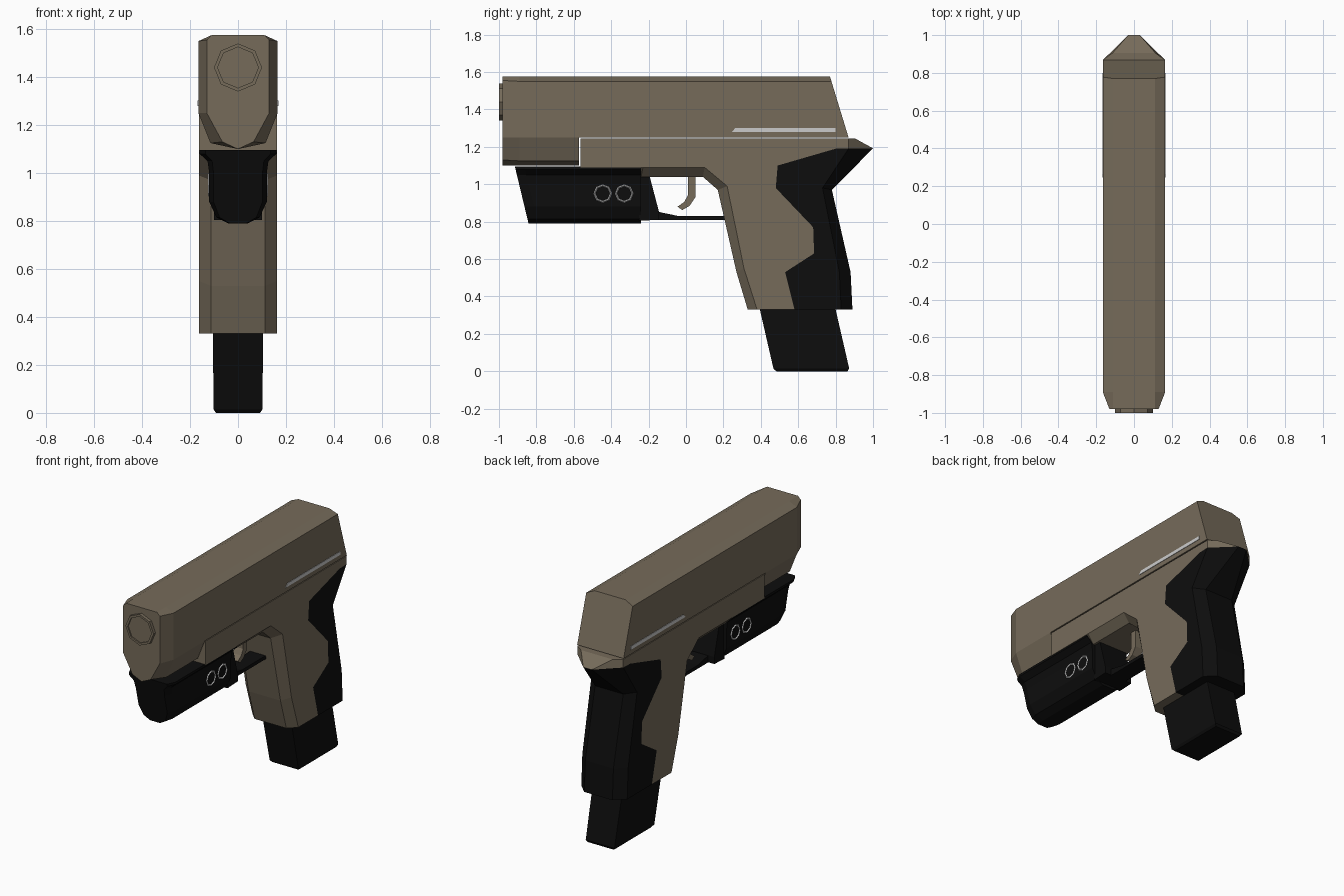
import bpy, bmesh, math

cube = bpy.data.objects.get("Cube")
if cube:
    bpy.data.objects.remove(cube, do_unlink=True)


def material(name, rgb):
    m = bpy.data.materials.new(name)
    m.use_nodes = True
    m.diffuse_color = (*rgb, 1)
    bsdf = next(n for n in m.node_tree.nodes if n.type == 'BSDF_PRINCIPLED')
    bsdf.inputs["Base Color"].default_value = (*rgb, 1)
    bsdf.inputs["Roughness"].default_value = 0.7
    return m


TAN = material("tan", (0.18, 0.147, 0.102))
BLACK = material("black", (0.004, 0.004, 0.004))
GREY = material("light grey", (0.6, 0.6, 0.6))


def loft(name, rings, mat):
    """Skin a list of equal-length point rings and cap both ends."""
    bm = bmesh.new()
    loops = [[bm.verts.new(p) for p in ring] for ring in rings]
    n = len(loops[0])
    for a, b in zip(loops, loops[1:]):
        for i in range(n):
            j = (i + 1) % n
            bm.faces.new((a[i], a[j], b[j], b[i]))
    bm.faces.new(loops[0])
    bm.faces.new(loops[-1])
    bmesh.ops.remove_doubles(bm, verts=bm.verts, dist=0.0001)
    bmesh.ops.recalc_face_normals(bm, faces=bm.faces)
    mesh = bpy.data.meshes.new(name)
    bm.to_mesh(mesh)
    bm.free()
    mesh.materials.append(mat)
    obj = bpy.data.objects.new(name, mesh)
    bpy.context.collection.objects.link(obj)
    return obj


def section(half, y_of):
    """Mirror a half cross-section (x, z); y_of gives y for each height."""
    full = half + [(-x, z) for x, z in reversed(half) if x > 0]
    return [(x, y_of(z), z) for x, z in full]


def plate(name, profile, x0, x1, mat):
    """Extrude a side profile (y, z) between two x positions."""
    return loft(name, [[(x, y, z) for y, z in profile] for x in (x0, x1)], mat)


def bevelled(name, outer, moved, core, side, mat):
    """Side profile with a centre band; moved gives inset points on the sides."""
    inner = [moved.get(i, p) for i, p in enumerate(outer)]
    width = lambda y: 0.03 if y > 0.95 else core
    rings = [[(-side, *p) for p in inner],
             [(-width(p[0]), *p) for p in outer],
             [(width(p[0]), *p) for p in outer],
             [(side, *p) for p in inner]]
    return loft(name, rings, mat)


# Slide: nose block with faceted underside, then the upper body
face = [(0.11, 1.575), (0.13, 1.555), (0.13, 1.25), (0.065, 1.13), (0, 1.1)]
full = [(0.11, 1.575), (0.165, 1.55), (0.165, 1.25), (0.115, 1.125), (0, 1.1)]
loft("slide_nose", [section(face, lambda z: -0.98),
                    section(full, lambda z: -0.89),
                    section(full, lambda z: -0.573)], TAN)
upper = full[:3]
loft("slide_body", [section(upper, lambda z: -0.573),
                    section(upper, lambda z: 0.77 + (1.575 - z) * 0.305)], TAN)

# Muzzle: octagonal collar with a slightly recessed plug
def octagon(r, y):
    return [(r * math.sin(k * math.pi / 4), y, 1.44 + r * math.cos(k * math.pi / 4))
            for k in range(8)]

loft("muzzle", [octagon(0.1, -0.97), octagon(0.1, -1.0),
                octagon(0.085, -1.0), octagon(0.085, -0.992)], TAN)

# Frame and grip: tan front and black rear share a jagged seam
seam = [(0.8, 1.19), (0.49, 1.1), (0.48, 0.98), (0.68, 0.77),
        (0.685, 0.63), (0.53, 0.53), (0.58, 0.33)]
frame = [(-0.565, 1.244), (0.905, 1.244), (1.0, 1.192)] + seam + [
    (0.33, 0.33), (0.27, 0.53), (0.17, 0.97), (0.09, 1.04),
    (-0.24, 1.04), (-0.24, 1.09), (-0.565, 1.09)]
bevelled("frame", frame,
         {1: (0.87, 1.244), 2: (0.87, 1.192), 10: (0.38, 0.33), 11: (0.31, 0.55),
          12: (0.22, 0.99), 13: (0.1, 1.09), 14: (-0.23, 1.09)},
         0.113, 0.163, TAN)
back = [(1.0, 1.192)] + seam + [(0.89, 0.33), (0.88, 0.53), (0.78, 0.97)]
bevelled("grip_back", back,
         {0: (0.87, 1.192), 8: (0.83, 0.33), 9: (0.82, 0.53), 10: (0.73, 0.98)},
         0.1, 0.163, BLACK)

# Magazine with a small bevel at the base
def mag_ring(z, half, inset=0):
    shift = (0.33 - z) * 0.23
    y0, y1 = 0.395 + shift + inset, 0.8 + shift - inset
    return [(-half, y0, z), (half, y0, z), (half, y1, z), (-half, y1, z)]

loft("magazine", [mag_ring(0.4, 0.105), mag_ring(0.015, 0.102),
                  mag_ring(0, 0.092, 0.012)], BLACK)

# Under-barrel lamp with raked front
lamp = [(0.16, 1.095), (0.16, 1.08), (0.127, 1.05), (0.12, 1.0),
        (0.12, 0.88), (0.09, 0.815), (0.04, 0.79)]
rake = lambda z: -0.915 + (1.095 - z) * 0.24
lamp_face = [(x * 0.85, z) for x, z in lamp]
loft("lamp", [section(lamp_face, rake),
              section(lamp, lambda z: rake(z) + 0.05),
              section(lamp, lambda z: -0.24)], BLACK)

# Lamp rear block and trigger guard
plate("lamp_rear", [(-0.25, 1.045), (-0.195, 1.045), (-0.145, 0.855),
                    (-0.145, 0.81), (-0.25, 0.805)], -0.1, 0.1, BLACK)
plate("trigger_guard", [(-0.16, 0.855), (-0.04, 0.83), (0.22, 0.83),
                        (0.22, 0.808), (-0.16, 0.808)], -0.055, 0.055, BLACK)

# Trigger
plate("trigger", [(0.01, 1.06), (0.05, 1.06), (0.05, 0.93), (0.02, 0.885),
                  (-0.02, 0.862), (-0.045, 0.88), (-0.01, 0.905), (0.01, 0.94)],
      -0.03, 0.03, TAN)

# Side markings: slide stripes and lamp rings
for label, s in (("left", 1), ("right", -1)):
    plate("stripe_" + label, [(0.245, 1.28), (0.8, 1.28), (0.8, 1.302), (0.265, 1.302)],
          s * 0.164, s * 0.168, GREY)
    for spot, y in (("front", -0.445), ("rear", -0.33)):
        bpy.ops.mesh.primitive_torus_add(
            major_segments=8, minor_segments=4, major_radius=0.044, minor_radius=0.006,
            location=(s * 0.12, y, 0.95), rotation=(0, math.pi / 2, 0))
        ring = bpy.context.object
        ring.name = "lamp_ring_" + spot + "_" + label
        ring.data.materials.append(GREY)
